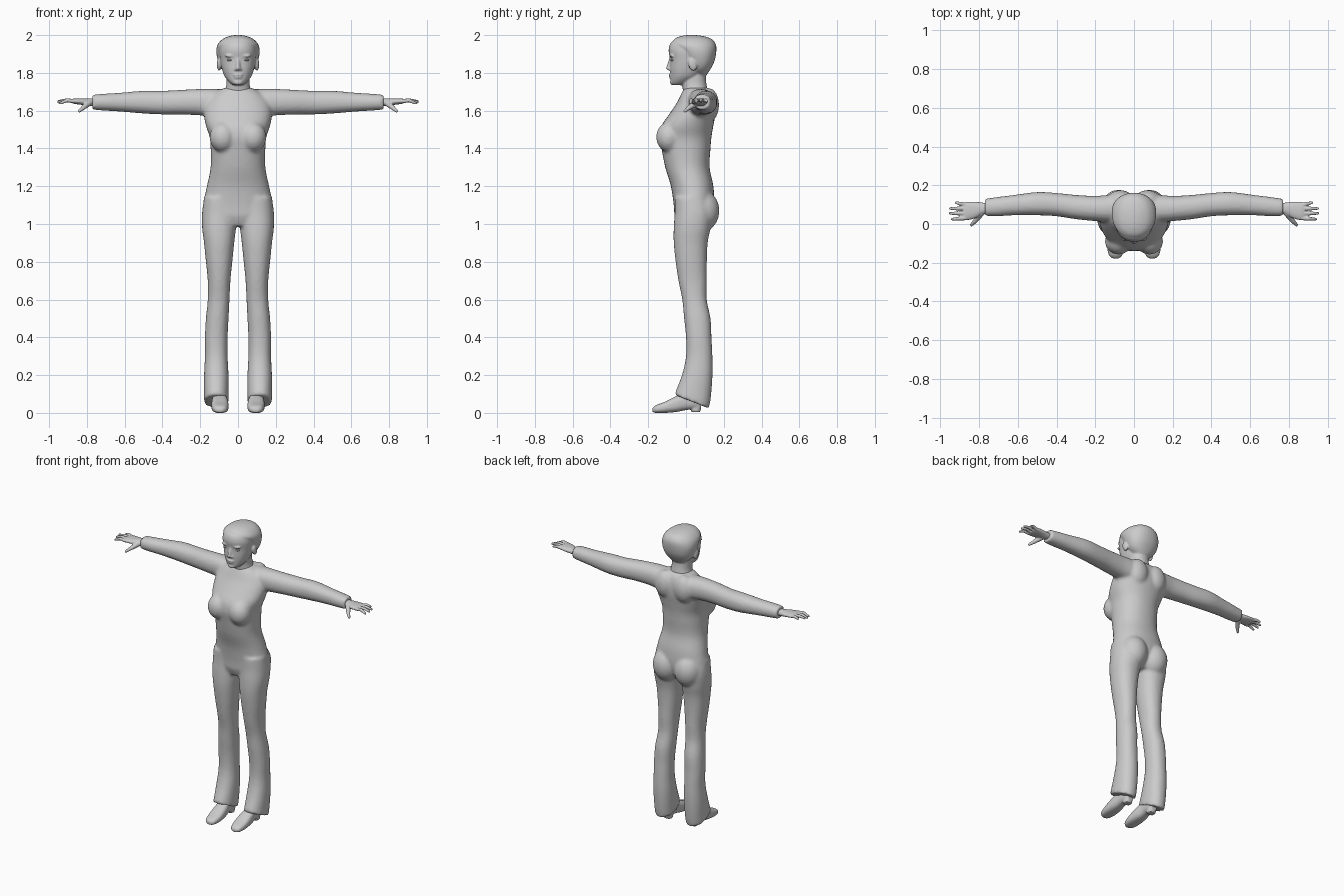
import bpy, bmesh, math
from mathutils import Matrix, Vector

if "Cube" in bpy.data.objects:
    bpy.data.objects.remove(bpy.data.objects["Cube"], do_unlink=True)

grey = bpy.data.materials.new("plain grey")
grey.use_nodes = True
grey.diffuse_color = (0.6, 0.6, 0.6, 1)
grey.node_tree.nodes["Principled BSDF"].inputs["Base Color"].default_value = (0.6, 0.6, 0.6, 1)


def smooth_stations(st, steps=4):
    """Catmull-Rom interpolation between cross-sections."""
    out = []
    for i in range(len(st) - 1):
        p0, p1, p2 = st[max(i - 1, 0)], st[i], st[i + 1]
        p3 = st[min(i + 2, len(st) - 1)]
        for s in range(steps):
            t = s / steps
            out.append([b + 0.5 * t * (c - a + t * (2 * a - 5 * b + 4 * c - d + t * (3 * (b - c) + d - a)))
                        for a, b, c, d in zip(p0, p1, p2, p3)])
    return out + [list(st[-1])]


def loft(bm, axis, stations, power=2.2, sides=32):
    """Stations are (position, low, high, low, high) along an axis."""
    rings = []
    for pos, a0, a1, b0, b1 in smooth_stations(stations):
        ring = []
        for k in range(sides):
            ang = 2 * math.pi * k / sides
            c, s = math.cos(ang), math.sin(ang)
            u = (a0 + a1) / 2 + (a1 - a0) / 2 * math.copysign(abs(c) ** (2 / power), c)
            v = (b0 + b1) / 2 + (b1 - b0) / 2 * math.copysign(abs(s) ** (2 / power), s)
            co = {"x": (pos, u, v), "y": (u, pos, v), "z": (u, v, pos)}[axis]
            ring.append(bm.verts.new(co))
        rings.append(ring)
    for r, q in zip(rings, rings[1:]):
        for k in range(sides):
            n = (k + 1) % sides
            bm.faces.new((r[k], r[n], q[n], q[k]))
    bm.faces.new(rings[0])
    bm.faces.new(rings[-1])
    return [v for r in rings for v in r]


def ball(bm, centre, size, tilt=0):
    m = Matrix.Translation(centre) @ Matrix.Rotation(tilt, 4, "X") @ Matrix.Diagonal((*size, 1))
    bmesh.ops.create_uvsphere(bm, u_segments=24, v_segments=16, radius=1, matrix=m)


def limb(bm, p, q, r1, r2):
    """Tapered round-ended segment."""
    p, q = Vector(p), Vector(q)
    rot = (q - p).to_track_quat("Z", "Y").to_matrix().to_4x4()
    bmesh.ops.create_cone(bm, cap_ends=True, segments=16, radius1=r1, radius2=r2,
                          depth=(q - p).length, matrix=Matrix.Translation((p + q) / 2) @ rot)
    ball(bm, p, (r1,) * 3)
    ball(bm, q, (r2,) * 3)


def mirror(bm):
    """Copy everything so far to the other side."""
    geo = bmesh.ops.duplicate(bm, geom=bm.verts[:] + bm.edges[:] + bm.faces[:])["geom"]
    for v in geo:
        if isinstance(v, bmesh.types.BMVert):
            v.co.x = -v.co.x


def finish(name, bm, voxel=0, smoothing=3):
    bmesh.ops.recalc_face_normals(bm, faces=bm.faces)
    me = bpy.data.meshes.new(name)
    for f in bm.faces:
        f.smooth = True
    bm.to_mesh(me)
    bm.free()
    me.materials.append(grey)
    ob = bpy.data.objects.new(name, me)
    bpy.context.collection.objects.link(ob)
    if voxel:
        rm = ob.modifiers.new("blend", "REMESH")
        rm.mode = "VOXEL"
        rm.voxel_size = voxel
        rm.use_smooth_shade = True
        sm = ob.modifiers.new("soften", "SMOOTH")
        sm.factor = 0.5
        sm.iterations = smoothing
    return ob


# Clothed body: legs, arms, bust and seat on one side, then mirrored
bm = bmesh.new()
leg = loft(bm, "z", [
    (0.06, 0.05, 0.18, -0.06, 0.12), (0.1, 0.05, 0.18, -0.05, 0.13),
    (0.2, 0.05, 0.18, -0.02, 0.14), (0.3, 0.055, 0.175, 0, 0.14),
    (0.4, 0.055, 0.175, 0, 0.135), (0.5, 0.05, 0.17, -0.01, 0.13),
    (0.6, 0.045, 0.16, -0.02, 0.11), (0.7, 0.04, 0.16, -0.04, 0.11),
    (0.8, 0.03, 0.17, -0.055, 0.11), (0.9, 0.02, 0.18, -0.065, 0.115),
    (0.98, 0.01, 0.19, -0.065, 0.13), (1.06, 0, 0.19, -0.06, 0.14),
    (1.14, 0, 0.18, -0.06, 0.12)])
for v in leg:  # trouser hem drops towards the heel
    v.co.z -= (v.co.y - 0.03) * 0.4 * max(0, (0.26 - v.co.z) / 0.2)
loft(bm, "x", [
    (0.04, 0.03, 0.14, 1.6, 1.71), (0.12, 0.01, 0.15, 1.57, 1.715),
    (0.2, 0.015, 0.145, 1.575, 1.715), (0.3, 0.025, 0.15, 1.58, 1.71),
    (0.4, 0.04, 0.16, 1.58, 1.705), (0.5, 0.045, 0.165, 1.585, 1.705),
    (0.62, 0.045, 0.15, 1.595, 1.695), (0.7, 0.04, 0.14, 1.6, 1.69),
    (0.77, 0.04, 0.13, 1.605, 1.685)])
ball(bm, (0.08, -0.09, 1.46), (0.07, 0.068, 0.08))
ball(bm, (0.08, 0.085, 1.07), (0.09, 0.092, 0.11))
ball(bm, (0.07, 0.12, 1.63), (0.07, 0.055, 0.09))
mirror(bm)
loft(bm, "z", [
    (0.99, -0.09, 0.09, -0.04, 0.1), (1.04, -0.18, 0.18, -0.06, 0.13),
    (1.1, -0.185, 0.185, -0.065, 0.15), (1.2, -0.165, 0.165, -0.08, 0.145),
    (1.3, -0.145, 0.145, -0.11, 0.125), (1.4, -0.145, 0.145, -0.13, 0.13),
    (1.46, -0.15, 0.15, -0.14, 0.135), (1.52, -0.17, 0.17, -0.13, 0.145),
    (1.58, -0.18, 0.18, -0.09, 0.155), (1.64, -0.17, 0.17, -0.05, 0.155),
    (1.69, -0.13, 0.13, -0.025, 0.145), (1.72, -0.075, 0.075, -0.01, 0.125)])
finish("clothed_body", bm, 0.01, 4)

# Head and neck, with the hair mass behind the face
bm = bmesh.new()
loft(bm, "z", [
    (1.68, -0.08, 0.08, -0.01, 0.12), (1.73, -0.063, 0.063, -0.02, 0.11),
    (1.78, -0.06, 0.06, -0.025, 0.105), (1.84, -0.06, 0.06, -0.03, 0.11)])
loft(bm, "z", [
    (1.735, -0.025, 0.025, -0.07, -0.02), (1.75, -0.045, 0.045, -0.08, 0.02),
    (1.78, -0.07, 0.07, -0.082, 0.07), (1.82, -0.085, 0.085, -0.085, 0.1),
    (1.87, -0.095, 0.095, -0.085, 0.12), (1.92, -0.1, 0.1, -0.092, 0.14),
    (1.96, -0.09, 0.09, -0.08, 0.14), (1.985, -0.06, 0.06, -0.045, 0.11)])
loft(bm, "z", [
    (1.79, -0.05, 0.05, 0.03, 0.11), (1.82, -0.085, 0.085, 0.01, 0.13),
    (1.86, -0.105, 0.105, -0.01, 0.15), (1.91, -0.115, 0.115, -0.04, 0.16),
    (1.95, -0.108, 0.108, -0.075, 0.158), (1.98, -0.08, 0.08, -0.06, 0.135),
    (1.995, -0.045, 0.045, -0.025, 0.09), (2.0, -0.015, 0.015, 0.01, 0.05)])
limb(bm, (0, -0.08, 1.875), (0, -0.093, 1.825), 0.009, 0.012)   # nose
ball(bm, (0, -0.078, 1.79), (0.028, 0.014, 0.007))              # upper lip
ball(bm, (0, -0.077, 1.776), (0.023, 0.013, 0.008))             # lower lip
ball(bm, (0, -0.07, 1.75), (0.025, 0.015, 0.015))               # chin
for s in (-1, 1):
    ball(bm, (s * 0.012, -0.084, 1.82), (0.009, 0.011, 0.008))  # nostrils
    ball(bm, (s * 0.04, -0.074, 1.89), (0.03, 0.014, 0.008))    # brows
    ball(bm, (s * 0.1, 0.035, 1.845), (0.012, 0.022, 0.035), 0.25)  # ears
finish("head", bm, 0.005, 3)

# Eyes
bm = bmesh.new()
ball(bm, (0.04, -0.069, 1.868), (0.018, 0.012, 0.007))
mirror(bm)
finish("eyes", bm)

# Hands with wrist, palm, fingers and thumb
for side, s in (("left", 1), ("right", -1)):
    bm = bmesh.new()
    loft(bm, "x", [
        (0.73, 0.055, 0.11, 1.625, 1.665), (0.78, 0.05, 0.11, 1.625, 1.665),
        (0.82, 0.03, 0.115, 1.63, 1.665), (0.86, 0.02, 0.115, 1.635, 1.665),
        (0.88, 0.025, 0.11, 1.64, 1.662)])
    for y0, y1, tip, z in ((0.03, 0.025, 0.94, 1.64), (0.055, 0.055, 0.95, 1.645),
                           (0.08, 0.08, 0.95, 1.65), (0.1, 0.11, 0.92, 1.65)):
        mid = (0.5 * (0.87 + tip), (y0 + y1) / 2, 1.655)
        limb(bm, (0.87, y0, 1.65), mid, 0.011, 0.01)
        limb(bm, mid, (tip, y1, z), 0.01, 0.007)
    limb(bm, (0.79, 0.055, 1.64), (0.82, 0.015, 1.615), 0.017, 0.012)
    limb(bm, (0.82, 0.015, 1.615), (0.84, -0.005, 1.598), 0.012, 0.008)
    for v in bm.verts:
        v.co.x *= s
    finish(side + "_hand", bm, 0.004, 2)

# Shoes with a low heel
for side, s in (("left", 1), ("right", -1)):
    bm = bmesh.new()
    loft(bm, "y", [
        (-0.178, 0.08, 0.11, 0.005, 0.025), (-0.16, 0.06, 0.13, 0, 0.04),
        (-0.11, 0.05, 0.14, 0, 0.06), (-0.05, 0.052, 0.14, 0.005, 0.09),
        (0, 0.06, 0.135, 0.015, 0.11), (0.05, 0.06, 0.13, 0.02, 0.11),
        (0.08, 0.07, 0.12, 0.02, 0.09)], 2.6)
    loft(bm, "z", [(0.005, 0.07, 0.12, 0.03, 0.075), (0.05, 0.065, 0.125, 0.02, 0.08)], 3)
    for v in bm.verts:
        v.co.x *= s
    finish(side + "_shoe", bm, 0.005, 2)
